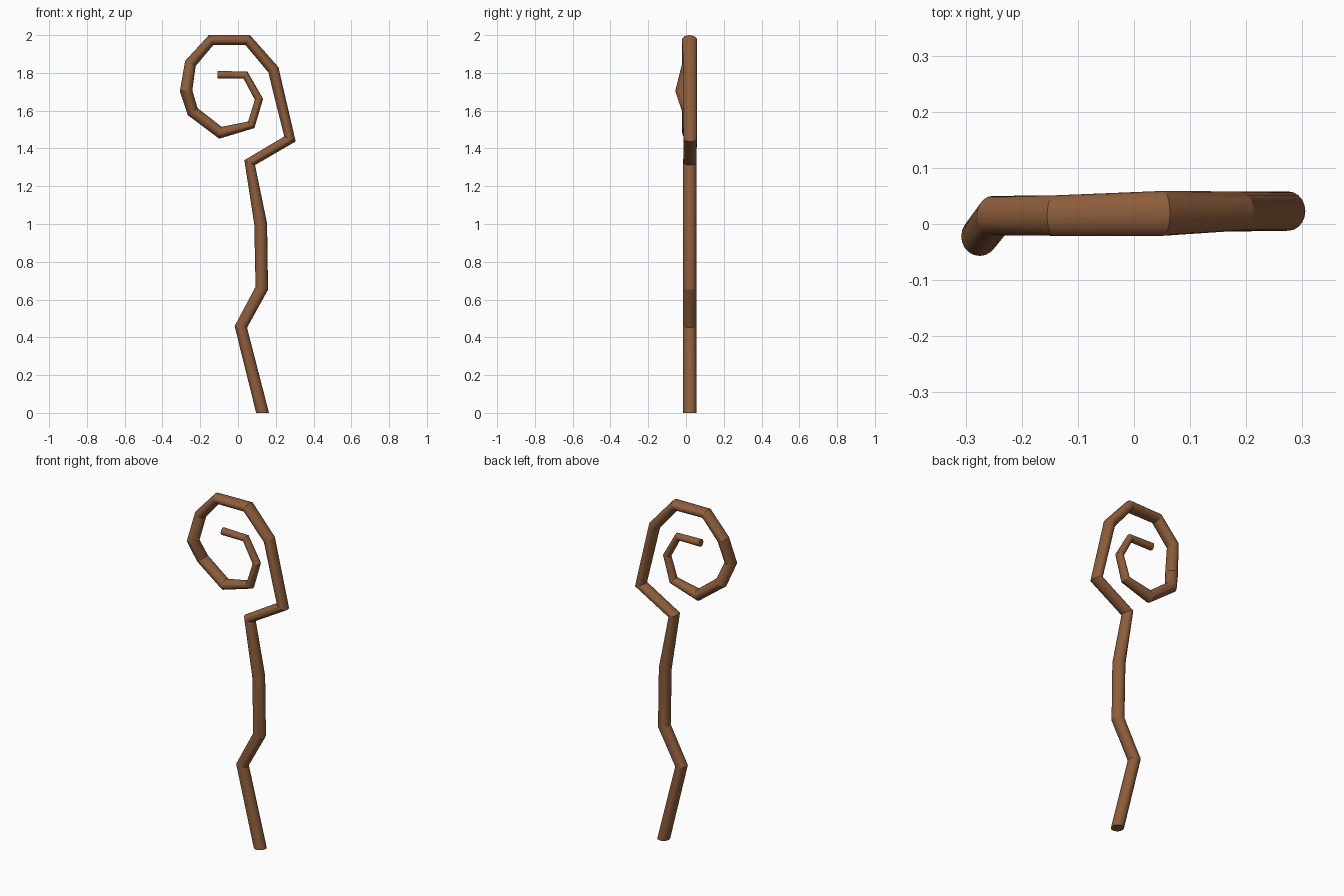
import bpy, bmesh, math
from mathutils import Vector

if "Cube" in bpy.data.objects:
    bpy.data.objects.remove(bpy.data.objects["Cube"])

SIDES = 20

# Centre line, foot to tip of the curl: x, y, z, half width in plane, half depth
PATH = [
    (0.13, 0.02, 0.00, 0.034, 0.035),
    (0.015, 0.02, 0.455, 0.033, 0.035),
    (0.126, 0.02, 0.66, 0.034, 0.035),
    (0.12, 0.02, 1.00, 0.034, 0.035),
    (0.062, 0.02, 1.325, 0.031, 0.035),
    (0.275, 0.023, 1.45, 0.033, 0.035),
    (0.187, 0.023, 1.817, 0.030, 0.035),
    (0.052, 0.019, 1.973, 0.029, 0.040),
    (-0.143, 0.015, 1.973, 0.029, 0.036),
    (-0.252, 0.015, 1.85, 0.031, 0.035),
    (-0.275, -0.022, 1.705, 0.033, 0.035),
    (-0.24, 0.015, 1.595, 0.032, 0.035),
    (-0.093, 0.015, 1.483, 0.032, 0.035),
    (0.070, 0.015, 1.525, 0.024, 0.027),
    (0.111, 0.015, 1.66, 0.022, 0.023),
    (0.040, 0.015, 1.788, 0.021, 0.022),
    (-0.108, 0.015, 1.790, 0.021, 0.021),
]


def sweep(name, path):
    """Sweep an elliptical ring along the path, mitred at every bend."""
    pts = [Vector(p[:3]) for p in path]
    depth = Vector((0, 1, 0))
    bm = bmesh.new()
    rings = []
    for i, p in enumerate(pts):
        d = Vector((0, 0, 0))
        if i == 0:
            d = Vector((0, 0, 1))        # the foot is cut level
        else:
            d += (p - pts[i - 1]).normalized()
            if i < len(pts) - 1:
                d += (pts[i + 1] - p).normalized()
        side = depth.cross(d).normalized()
        a, b = path[i][3:]
        ring = []
        for k in range(SIDES):
            t = 2 * math.pi * k / SIDES
            ring.append(bm.verts.new(p + side * a * math.cos(t) + depth * b * math.sin(t)))
        rings.append(ring)
    for lo, hi in zip(rings, rings[1:]):
        for k in range(SIDES):
            n = (k + 1) % SIDES
            bm.faces.new((lo[k], lo[n], hi[n], hi[k]))
    bm.faces.new(rings[0])
    bm.faces.new(rings[-1])
    bmesh.ops.recalc_face_normals(bm, faces=bm.faces)
    me = bpy.data.meshes.new(name)
    bm.to_mesh(me)
    bm.free()
    ob = bpy.data.objects.new(name, me)
    bpy.context.collection.objects.link(ob)
    return ob


# Gnarled wooden staff with a curled head
staff = sweep("wooden_staff", PATH)
wood = bpy.data.materials.new("wood")
wood.diffuse_color = (0.27, 0.11, 0.045, 1)
wood.use_nodes = True
wood.node_tree.nodes["Principled BSDF"].inputs["Base Color"].default_value = wood.diffuse_color
staff.data.materials.append(wood)

bpy.context.view_layer.objects.active = staff
staff.select_set(True)
bpy.ops.object.shade_smooth_by_angle(angle=math.radians(20))
